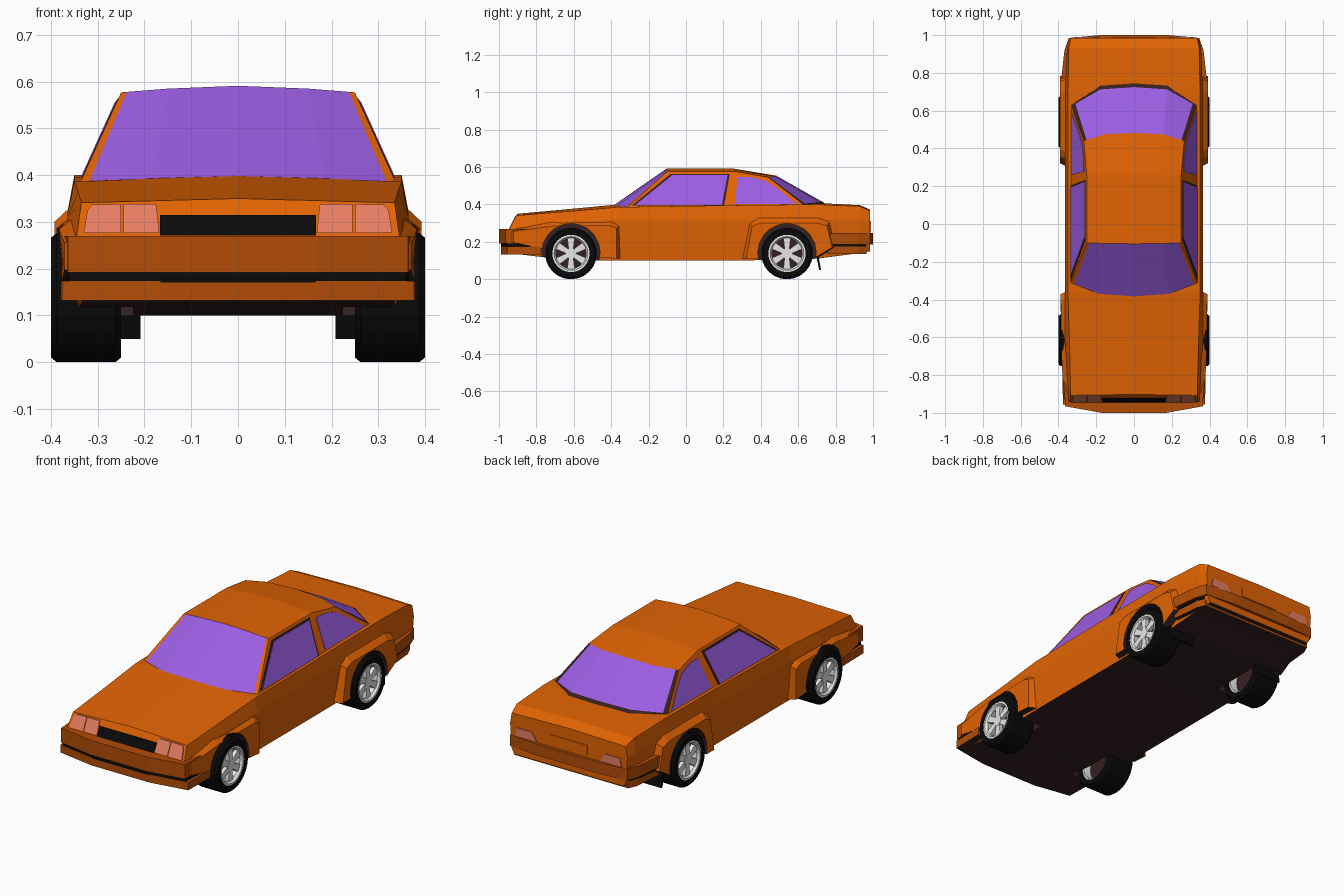
import bpy, bmesh, math
from mathutils import Vector

if "Cube" in bpy.data.objects:
    bpy.data.objects.remove(bpy.data.objects["Cube"])


def material(name, rgb):
    m = bpy.data.materials.new(name)
    m.diffuse_color = (*rgb, 1)
    m.use_nodes = True
    m.node_tree.nodes["Principled BSDF"].inputs["Base Color"].default_value = m.diffuse_color
    return m


ORANGE = material("orange_paint", (0.76, 0.125, 0.001))
BUMPER = material("deep_orange_bumper", (0.45, 0.075, 0.002))
GLASS = material("purple_glass", (0.33, 0.11, 0.76))
LAMP = material("salmon_lamp", (0.85, 0.22, 0.13))
BLACK = material("black_rubber", (0.003, 0.003, 0.003))
UNDER = material("dark_underbody", (0.036, 0.015, 0.016))
SILVER = material("silver_rim", (0.8, 0.8, 0.8))


def mesh(name, verts, faces, mats, index=None, underside=False):
    """Make an object; optional material index per face, dark downward faces."""
    me = bpy.data.meshes.new(name)
    me.from_pydata([tuple(v) for v in verts], [], faces)
    for m in mats:
        me.materials.append(m)
    if index:
        for p, i in zip(me.polygons, index):
            p.material_index = i
    bm = bmesh.new()
    bm.from_mesh(me)
    bmesh.ops.recalc_face_normals(bm, faces=bm.faces)
    if underside:
        for f in bm.faces:
            if f.normal.z < -0.8:
                f.material_index = 1
    bm.to_mesh(me)
    bm.free()
    ob = bpy.data.objects.new(name, me)
    bpy.context.collection.objects.link(ob)
    return ob


def prism(name, rings, mats, underside=False, idx=0):
    """Join two matching 3D outlines into a closed solid."""
    a, b = rings
    n = len(a)
    faces = [tuple(range(n)), tuple(range(2 * n - 1, n - 1, -1))]
    faces += [(i, (i + 1) % n, n + (i + 1) % n, n + i) for i in range(n)]
    return mesh(name, a + b, faces, mats, [idx] * len(faces), underside)


def lathe(name, profile, cy, cz, mat, n=24):
    """Closed (x, r) profile turned around an axle parallel to x."""
    k = len(profile)
    verts = [(x, cy + r * math.cos(2 * math.pi * i / n), cz + r * math.sin(2 * math.pi * i / n))
             for i in range(n) for x, r in profile]
    faces = [(i * k + j, i * k + (j + 1) % k, (i + 1) % n * k + (j + 1) % k, (i + 1) % n * k + j)
             for i in range(n) for j in range(k)]
    return mesh(name, verts, faces, [mat])


def disc(name, x0, x1, r, cy, cz, mats, n=20, idx=0):
    ring = [(cy + r * math.cos(2 * math.pi * i / n), cz + r * math.sin(2 * math.pi * i / n)) for i in range(n)]
    return prism(name, [[(x, *p) for p in ring] for x in (x0, x1)], mats, idx=idx)


WHEELS = {"front": -0.615, "rear": 0.54}
AXLE_Z, TYRE_R = 0.138, 0.138
PAINT = [ORANGE, UNDER]


def cut_arches(ob, side):
    """Cut wheel openings; the cut faces take the dark material."""
    for cy in WHEELS.values():
        cutter = disc("arch_cutter", side * 0.225, side * 0.5, 0.156, cy, 0.142, PAINT, 20, 1)
        cutter.hide_render = True
        mod = ob.modifiers.new("arch", 'BOOLEAN')
        mod.operation, mod.solver, mod.object = 'DIFFERENCE', 'EXACT', cutter
        bpy.context.view_layer.update()
        new = bpy.data.meshes.new_from_object(ob.evaluated_get(bpy.context.evaluated_depsgraph_get()))
        ob.modifiers.clear()
        ob.data = new
        bpy.data.objects.remove(cutter)


def nose_y(z):
    return -0.905 - 0.5 * min(0.345 - z, 0.075)


# Lower body: loft of sections (y, sill z, sill x, low x, shoulder x, shoulder z, edge x, edge z, centre z)
sections = [
    (-0.905, .14, .33, .35, .345, .27, .335, .341, .35),
    (-0.62, .10, .345, .355, .365, .31, .342, .364, .376),
    (-0.36, .10, .35, .357, .365, .315, .35, .386, .40),
    (0.30, .10, .35, .357, .365, .315, .35, .396, .40),
    (0.70, .11, .345, .355, .365, .32, .35, .40, .408),
    (0.93, .14, .33, .345, .355, .32, .345, .39, .396),
    (0.985, .15, .32, .335, .345, .31, .335, .365, .372)]
verts, faces = [], []
for k, (y, zb, xb, xl, xs, zs, xt, zt, zc) in enumerate(sections):
    half = [(xb, zb), (xl, 0.175), (xs, zs), (xt, zt)]
    ring = half + [(0, zc)] + [(-x, z) for x, z in reversed(half)]
    verts += [(x, nose_y(z) if k == 0 else y, z) for x, z in ring]
    if k:
        a, b = (k - 1) * 9, k * 9
        faces += [(a + i, a + (i + 1) % 9, b + (i + 1) % 9, b + i) for i in range(9)]
for o in (0, 9 * (len(sections) - 1)):
    faces += [(o + i, o + i + 1, o + 7 - i, o + 8 - i) for i in range(3)] + [(o + 3, o + 4, o + 5)]
body = mesh("body", verts, faces, PAINT, underside=True)
for s in (-1, 1):
    cut_arches(body, s)

# Cabin: rows run windscreen base, windscreen top, roof rear, rear window top, rear window base
edge = [(.338, -.315, .383), (.25, -.10, .577), (.25, .26, .577), (.265, .44, .545), (.338, .65, .383)]
mid = [(.185, -.37, .393), (.15, -.103, .585), (.15, .26, .585), (.155, .475, .551), (.18, .745, .395)]
centre = [(0, -.383, .398), (0, -.105, .591), (0, .26, .591), (0, .482, .554), (0, .758, .398)]


def cabin_point(u, row):
    a = abs(u)
    lo, hi, t = (centre, mid, a / .6) if a <= .6 else (mid, edge, (a - .6) / .4)
    i = min(int(row), 3)
    p, q = (Vector(lo[j]).lerp(Vector(hi[j]), t) for j in (i, i + 1))
    v = p.lerp(q, row - i)
    v.x = math.copysign(v.x, u)
    return v


cols, rows = [-1, -.95, -.6, 0, .6, .95, 1], [0, .06, 1, 2, 3, 3.88, 4]
nr = len(rows)
verts = [cabin_point(u, r) for u in cols for r in rows]
faces, index = [], []
for c in range(len(cols) - 1):
    inner = 0 < c < len(cols) - 2
    for r in range(nr - 1):
        faces.append((c * nr + r, c * nr + r + 1, (c + 1) * nr + r + 1, (c + 1) * nr + r))
        if r < 2:
            index.append(1 if inner else 0)
        else:
            index.append(0 if r < 4 else (1 if inner and r == 4 else 2))
last = (len(cols) - 1) * nr
faces += [tuple(range(nr)), tuple(range(last, last + nr)),
          tuple(c * nr for c in range(7)) + tuple(c * nr + nr - 1 for c in reversed(range(7)))]
index += [0, 0, 0]
mesh("cabin", verts, faces, [ORANGE, GLASS, UNDER], index)


def side_plate(name, s, pts, lift, mat):
    """Thin plate lying on the sloping cabin side, outline in (y, z)."""
    x = lambda z: .338 - .088 * (z - .383) / .194
    prism(name, [[(s * (x(z) + d), y, z) for y, z in pts] for d in (-.002, lift)], [mat])


for s in (-1, 1):
    # Side windows with dark surround
    side_plate("door_window_trim", s, [(-.29, .394), (-.082, .564), (.234, .564), (.204, .394)], .002, UNDER)
    side_plate("door_window", s, [(-.273, .396), (-.073, .557), (.222, .557), (.192, .396)], .004, GLASS)
    side_plate("quarter_window", s, [(.26, .402), (.278, .548), (.35, .546), (.43, .525), (.51, .47), (.59, .402)],
               .003, GLASS)

    # Wheel arch flares, tapering towards the bumpers
    flares = {"front_flare": (.388, [(-.95, .197), (-.95, .26), (-.72, .312), (-.39, .318), (-.35, .29),
                                     (-.35, .11), (-.62, .13)]),
              "rear_flare": (.392, [(.30, .11), (.335, .31), (.38, .342), (.71, .342), (.77, .315),
                                    (.80, .17), (.70, .115)])}
    for name, (xo, pts) in flares.items():
        cy = sum(p[0] for p in pts) / len(pts)
        outer = [(s * (xo - .05 * max(0, -.62 - y)), cy + (y - cy) * .92, z - max(0, z - .25) * .45)
                 for y, z in pts]
        flare = prism(name, [[(s * .348, y, z) for y, z in pts], outer], PAINT, True)
        cut_arches(flare, s)

    # Mud flap behind the rear wheel
    prism("mud_flap", [[(s * x, y, z) for y, z in ((.695, .13), (.707, .13), (.722, .05), (.712, .05))]
                       for x in (.208, .36)], [BLACK])

    # Head lamps on the sloping nose, two per side
    for name, pts in (("inner_headlamp", [(.168, .276), (.245, .276), (.245, .338), (.175, .338)]),
                      ("outer_headlamp", [(.25, .276), (.33, .276), (.322, .325), (.312, .337), (.25, .338)])):
        prism(name, [[(s * x, nose_y(z) + d, z) for x, z in pts] for d in (.002, -.005)], [LAMP])

    # Tail lamps
    tail = [(.185, .249), (.312, .249), (.305, .295), (.215, .295)]
    prism("tail_lamp", [[(s * x, y, z) for x, z in tail] for y in (.98, .989)], [LAMP])

    # Wheels: tyre, rim barrel, backing, hub and six spokes
    for end, cy in WHEELS.items():
        lathe(end + "_tyre", [(s * x, r) for x, r in ((.25, .10), (.25, .128), (.262, TYRE_R), (.388, TYRE_R),
                                                     (.40, .128), (.40, .10))], cy, AXLE_Z, BLACK)
        lathe(end + "_rim", [(s * x, r) for x, r in ((.258, .101), (.258, .09), (.385, .081), (.398, .09),
                                                    (.398, .101))], cy, AXLE_Z, SILVER)
        disc(end + "_wheel_back", s * .30, s * .33, .09, cy, AXLE_Z, [UNDER])
        disc(end + "_hub", s * .32, s * .39, .028, cy, AXLE_Z, [SILVER], 12)
        for k in range(6):
            a = math.pi / 6 + k * math.pi / 3
            c, d = math.cos(a), math.sin(a)
            pts = [(cy + r * c - w * d, AXLE_Z + r * d + w * c)
                   for r, w in ((.015, -.012), (.087, -.02), (.087, .02), (.015, .012))]
            prism(end + "_spoke", [[(s * x, *p) for p in pts] for x in (.368, .388)], [SILVER])


# Bumpers: half plan outlines mirrored and given a height range
def bumper(name, half, z0, z1, mats, under=False):
    plan = half + [(-x, y) for x, y in reversed(half)]
    prism(name, [[(x, y, z) for x, y in plan] for z in (z0, z1)], mats, under)


TRIM = [BUMPER, UNDER]
front = [(.374, -.79), (.364, -.965), (.17, -1.0)]
bumper("front_bumper", front, .192, .27, TRIM)
bumper("front_bumper_groove", [(x - .004, y + .01) for x, y in front], .17, .194, [BLACK])
bumper("front_lip", [(.380, -.775), (.376, -.955), (.17, -.99)], .132, .174, TRIM, True)
rear = [(.385, .77), (.368, .92), (.345, .985), (.18, 1.0)]
bumper("rear_bumper", rear, .187, .247, TRIM)
bumper("rear_bumper_groove", [(x - .006, y - .02) for x, y in rear], .174, .19, [BLACK])
bumper("rear_valance", [(.37, .76), (.355, .92), (.335, .965)], .135, .176, TRIM, True)

# Grille and rear plate panel
prism("grille", [[(x, nose_y(z) + d, z) for x, z in ((-.167, .271), (.167, .271), (.167, .315), (-.167, .315))]
                 for d in (.002, -.004)], [BLACK])
prism("plate_panel", [[(x, y, z) for x, z in ((-.11, .262), (.11, .262), (.11, .312), (-.11, .312))]
                      for y in (.98, .988)], [ORANGE])
